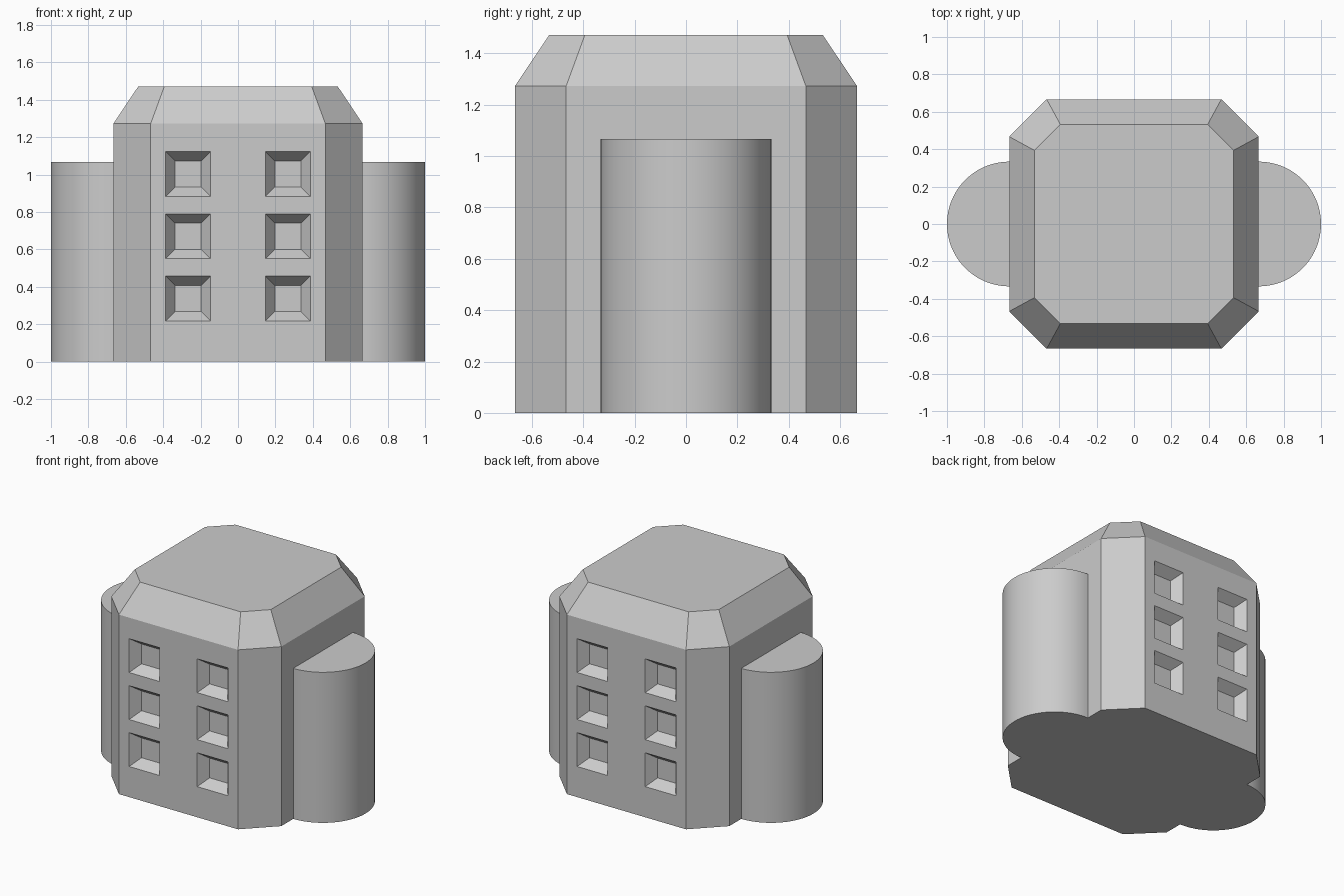
import bpy, bmesh
from math import pi, sin, cos, radians

if "Cube" in bpy.data.objects:
    bpy.data.objects.remove(bpy.data.objects["Cube"])


def loft(bm, rings):
    """Skin a stack of equal-length point rings and cap both ends."""
    vs = [[bm.verts.new(p) for p in ring] for ring in rings]
    n = len(vs[0])
    for a, b in zip(vs, vs[1:]):
        for i in range(n):
            j = (i + 1) % n
            bm.faces.new((a[i], a[j], b[j], b[i]))
    bm.faces.new(vs[0][::-1])
    bm.faces.new(vs[-1])


def to_object(bm, name):
    bmesh.ops.recalc_face_normals(bm, faces=bm.faces)
    mesh = bpy.data.meshes.new(name)
    bm.to_mesh(mesh)
    bm.free()
    obj = bpy.data.objects.new(name, mesh)
    bpy.context.collection.objects.link(obj)
    return obj


def select_only(obj):
    bpy.ops.object.select_all(action='DESELECT')
    obj.select_set(True)
    bpy.context.view_layer.objects.active = obj


def octagon(w, c, z):
    """Square of half-width w whose corners are cut at c."""
    return [(w, -c, z), (w, c, z), (c, w, z), (-c, w, z),
            (-w, c, z), (-w, -c, z), (-c, -w, z), (c, -w, z)]


W = 2 / 3

# Main block with a sloped roof edge
bm = bmesh.new()
loft(bm, [octagon(W, 0.467, 0), octagon(W, 0.467, 1.272), octagon(0.533, 0.394, 1.471)])
body = to_object(bm, "main_block")

# Tapered window recesses on front and back
DEPTH, OUTER, INNER, OUT = 0.067, 0.12, 0.07, 0.03
flare = OUTER + (OUTER - INNER) * OUT / DEPTH
bm = bmesh.new()
for side in (-1, 1):
    for x in (-0.267, 0.267):
        for z in (0.337, 0.67, 1.003):
            loft(bm, [[(x + h * sx, side * y, z + h * sz)
                       for sx, sz in ((-1, -1), (1, -1), (1, 1), (-1, 1))]
                      for h, y in ((flare, W + OUT), (INNER, W - DEPTH))])
cutter = to_object(bm, "window_cutter")
cutter.hide_render = True
mod = body.modifiers.new("windows", 'BOOLEAN')
mod.operation, mod.solver, mod.object = 'DIFFERENCE', 'EXACT', cutter
select_only(body)
bpy.ops.object.modifier_apply(modifier=mod.name)
bpy.data.objects.remove(cutter)

# Half-round towers on both sides
R, N = 1 / 3, 48
for side, name in ((-1, "left_tower"), (1, "right_tower")):
    bm = bmesh.new()
    arc = [(side * (W + R * sin(pi * i / N)), R * cos(pi * i / N)) for i in range(N + 1)]
    loft(bm, [[(x, y, z) for x, y in arc] for z in (0, 1.067)])
    select_only(to_object(bm, name))
    bpy.ops.object.shade_smooth_by_angle(angle=radians(30))
